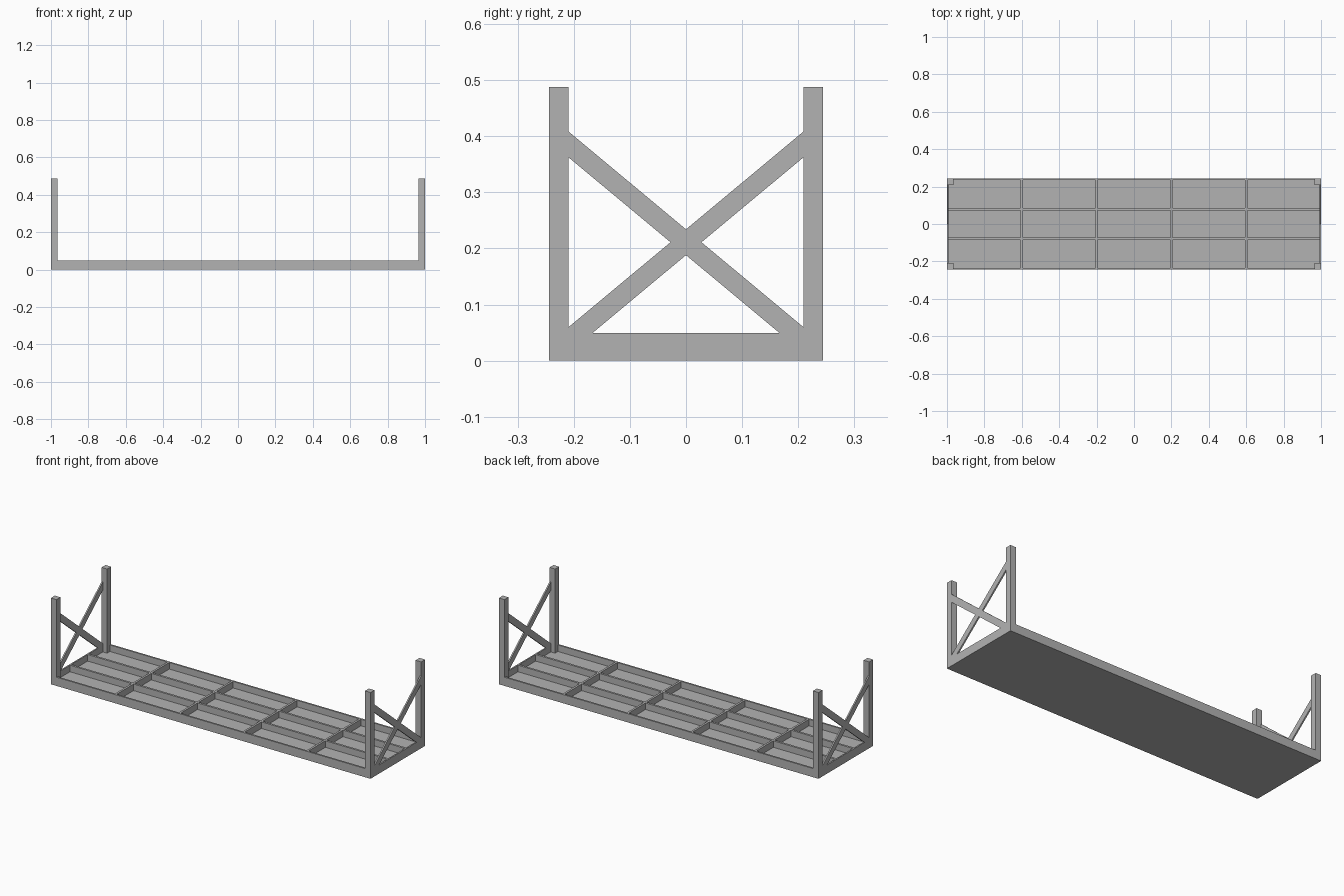
import bpy
import bmesh
from mathutils import Vector

cube = bpy.data.objects.get("Cube")
if cube:
    bpy.data.objects.remove(cube, do_unlink=True)

HALF_X, HALF_Y = 1.0, 0.244
TRAY_TOP, FLOOR, HEIGHT = 0.049, 0.012, 0.488
POST = 0.035
RIB = 0.012
RIM = 0.01
BRACE = 0.008

grey = bpy.data.materials.new("grey")
grey.use_nodes = True
colour = (0.45, 0.45, 0.45, 1)
grey.diffuse_color = colour
grey.node_tree.nodes["Principled BSDF"].inputs["Base Color"].default_value = colour


def finish(name, bm):
    bmesh.ops.recalc_face_normals(bm, faces=bm.faces)
    mesh = bpy.data.meshes.new(name)
    bm.to_mesh(mesh)
    bm.free()
    mesh.materials.append(grey)
    obj = bpy.data.objects.new(name, mesh)
    bpy.context.collection.objects.link(obj)
    return obj


def extruded(name, corners, offset):
    """Solid made by sweeping a flat outline along an offset."""
    bm = bmesh.new()
    face = bm.faces.new([bm.verts.new(c) for c in corners])
    swept = bmesh.ops.extrude_face_region(bm, geom=[face], use_keep_orig=True)
    verts = [v for v in swept["geom"] if isinstance(v, bmesh.types.BMVert)]
    bmesh.ops.translate(bm, verts=verts, vec=Vector(offset))
    return finish(name, bm)


def rib_lines(half, rim, ribs):
    """Coordinates of both sides of the rims and of every rib."""
    inner = [r + s * RIB / 2 for r in ribs for s in (-1, 1)]
    return [-half, -half + rim] + inner + [half - rim, half]


def build_tray():
    xs = rib_lines(HALF_X, BRACE, (-0.6, -0.2, 0.2, 0.6))
    ys = rib_lines(HALF_Y, RIM, (-0.079, 0.079))
    bm = bmesh.new()
    grid = [[bm.verts.new((x, y, TRAY_TOP)) for y in ys] for x in xs]
    pockets, sheet = [], []
    for i in range(len(xs) - 1):
        for j in range(len(ys) - 1):
            face = bm.faces.new((grid[i][j], grid[i + 1][j],
                                 grid[i + 1][j + 1], grid[i][j + 1]))
            sheet.append(face)
            if i % 2 and j % 2:
                pockets.append(face)
    # Solid slab below the sheet
    swept = bmesh.ops.extrude_face_region(bm, geom=sheet, use_keep_orig=True)
    verts = [v for v in swept["geom"] if isinstance(v, bmesh.types.BMVert)]
    bmesh.ops.translate(bm, verts=verts, vec=(0, 0, -TRAY_TOP))
    # Sunken pockets between the ribs
    sunk = bmesh.ops.extrude_discrete_faces(bm, faces=pockets)["faces"]
    for face in sunk:
        bmesh.ops.translate(bm, verts=face.verts, vec=(0, 0, FLOOR - TRAY_TOP))
    return finish("tray", bm)


build_tray()

# Corner posts and crossed braces at both ends
inner_y = HALF_Y - POST
HIGH, LOW, THICK = 0.385, 0.037, 0.023
for side, sx in (("left", 1), ("right", -1)):
    outer = sx * HALF_X
    for end, sy in (("front", -1), ("back", 1)):
        x2, y1, y2 = sx * (HALF_X - POST), sy * HALF_Y, sy * inner_y
        extruded(f"{end}_{side}_post",
                 [(outer, y1, 0), (x2, y1, 0), (x2, y2, 0), (outer, y2, 0)],
                 (0, 0, HEIGHT))
        extruded(f"{end}_{side}_brace",
                 [(outer, y2, HIGH + THICK), (outer, y2, HIGH - THICK),
                  (outer, -y2, LOW - THICK), (outer, -y2, LOW + THICK)],
                 (-sx * BRACE, 0, 0))
